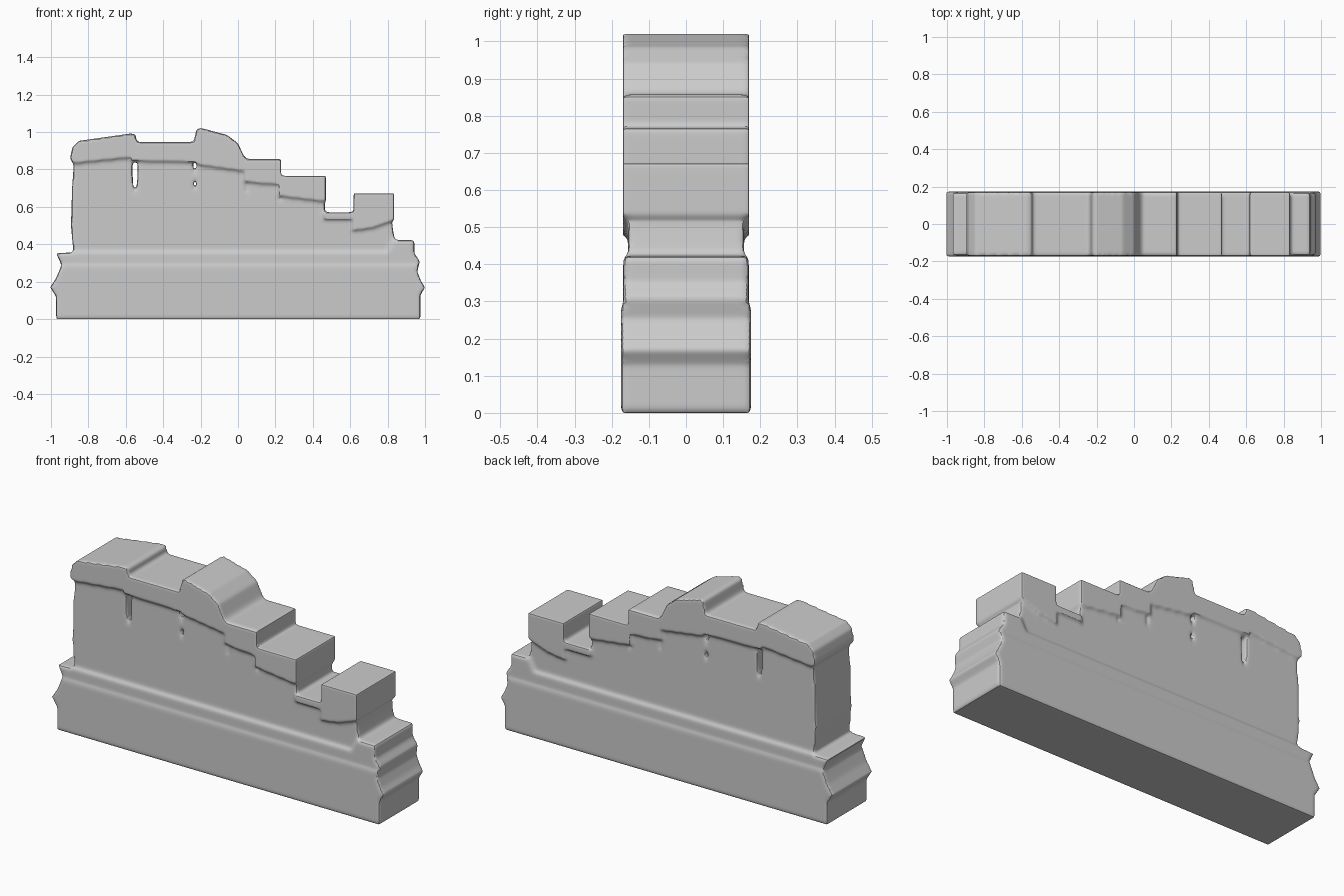
import bpy, bmesh


def slab(name, pts, half):
    """Extrude an x-z outline symmetrically through y."""
    bm = bmesh.new()
    face = bm.faces.new([bm.verts.new((x, -half, z)) for x, z in pts])
    ext = bmesh.ops.extrude_face_region(bm, geom=[face])
    moved = [v for v in ext["geom"] if isinstance(v, bmesh.types.BMVert)]
    bmesh.ops.translate(bm, verts=moved, vec=(0, 2 * half, 0))
    bmesh.ops.recalc_face_normals(bm, faces=bm.faces)
    me = bpy.data.meshes.new(name)
    bm.to_mesh(me)
    bm.free()
    ob = bpy.data.objects.new(name, me)
    bpy.context.collection.objects.link(ob)
    return ob


def combine(target, other, op):
    m = target.modifiers.new(op, 'BOOLEAN')
    m.operation, m.object, m.solver = op, other, 'EXACT'
    bpy.context.view_layer.objects.active = target
    bpy.ops.object.modifier_apply(modifier=m.name)
    bpy.data.objects.remove(other, do_unlink=True)


# Stepped wall core: the full ruined silhouette, slightly thinner than its trim
wall = slab("ruined_wall", [
    (-0.95, 0.004), (-0.95, 0.12), (-0.98, 0.17), (-0.94, 0.28), (-0.94, 0.34),
    (-0.88, 0.36), (-0.893, 0.5), (-0.887, 0.7), (-0.877, 0.84), (-0.87, 0.90),
    (-0.84, 0.94), (-0.57, 0.98), (-0.53, 0.94), (-0.24, 0.94), (-0.21, 1.0),
    (-0.06, 0.97), (0.0, 0.93), (0.04, 0.845), (0.22, 0.845), (0.225, 0.76),
    (0.46, 0.755), (0.465, 0.568), (0.626, 0.568), (0.63, 0.66), (0.82, 0.66),
    (0.825, 0.5), (0.84, 0.41), (0.93, 0.41), (0.93, 0.34), (0.95, 0.25),
    (0.975, 0.17), (0.95, 0.13), (0.95, 0.004)], 0.156)

# Thick footing with ridged ends, a narrower course easing into the wall
footing = slab("footing", [
    (-0.972, 0), (-0.972, 0.12), (-1.004, 0.17), (-0.972, 0.22), (-0.945, 0.285),
    (0.958, 0.285), (0.96, 0.25), (0.98, 0.20), (1.0, 0.17), (0.976, 0.13),
    (0.976, 0)], 0.175)
course = slab("ledge_course", [
    (-0.95, 0.25), (-0.942, 0.285), (-0.972, 0.352), (-0.88, 0.357), (0.8, 0.357),
    (0.835, 0.424), (0.943, 0.422), (0.943, 0.35), (0.972, 0.31), (0.958, 0.25)], 0.169)

# Overhanging cap stones and stepped blocks
caps = {
    "left_cap": [(-0.885, 0.835), (-0.898, 0.86), (-0.885, 0.92), (-0.85, 0.953),
                 (-0.57, 0.993), (-0.545, 0.985), (-0.54, 0.87)],
    "parapet_gap": [(-0.57, 0.85), (-0.57, 0.955), (-0.535, 0.947), (-0.22, 0.947),
                    (-0.22, 0.84)],
    "rounded_cap": [(-0.235, 0.83), (-0.235, 0.955), (-0.222, 1.015), (-0.2, 1.022),
                    (-0.06, 0.985), (0.0, 0.94), (0.03, 0.875), (0.05, 0.85), (0.05, 0.79)],
    "upper_step": [(0.04, 0.735), (0.04, 0.857), (0.23, 0.857), (0.23, 0.72)],
    "lower_step": [(0.22, 0.66), (0.22, 0.766), (0.47, 0.766), (0.47, 0.63)],
    "sill": [(0.46, 0.535), (0.46, 0.571), (0.64, 0.571), (0.64, 0.535)],
    "end_merlon": [(0.618, 0.475), (0.618, 0.672), (0.834, 0.672), (0.834, 0.53),
                   (0.72, 0.49)],
}
parts = [footing, course] + [slab(n, p, 0.170) for n, p in caps.items()]
for p in parts:
    combine(wall, p, 'UNION')

# Narrow slits worn right through the wall: x, bottom, top, half width
for x, z0, z1, w in [(-0.55, 0.68, 0.84, 0.014), (-0.232, 0.765, 0.84, 0.010),
                     (-0.23, 0.69, 0.74, 0.008), (0.047, 0.65, 0.73, 0.010),
                     (0.228, 0.63, 0.655, 0.008)]:
    zm = z0 + 0.65 * (z1 - z0)
    combine(wall, slab("slit", [(x - w * .6, z0), (x + w * .6, z0), (x + w, zm),
                                (x + w, z1), (x - w, z1), (x - w, zm)], 0.3), 'DIFFERENCE')

# Soften everything into one worn stone surface
r = wall.modifiers.new("worn_surface", 'REMESH')
r.mode, r.voxel_size = 'VOXEL', 0.0085
s = wall.modifiers.new("worn_edges", 'SMOOTH')
s.factor, s.iterations = 0.5, 6
bpy.context.view_layer.objects.active = wall
wall.select_set(True)
for m in ("worn_surface", "worn_edges"):
    bpy.ops.object.modifier_apply(modifier=m)
bpy.ops.object.shade_smooth_by_angle()
